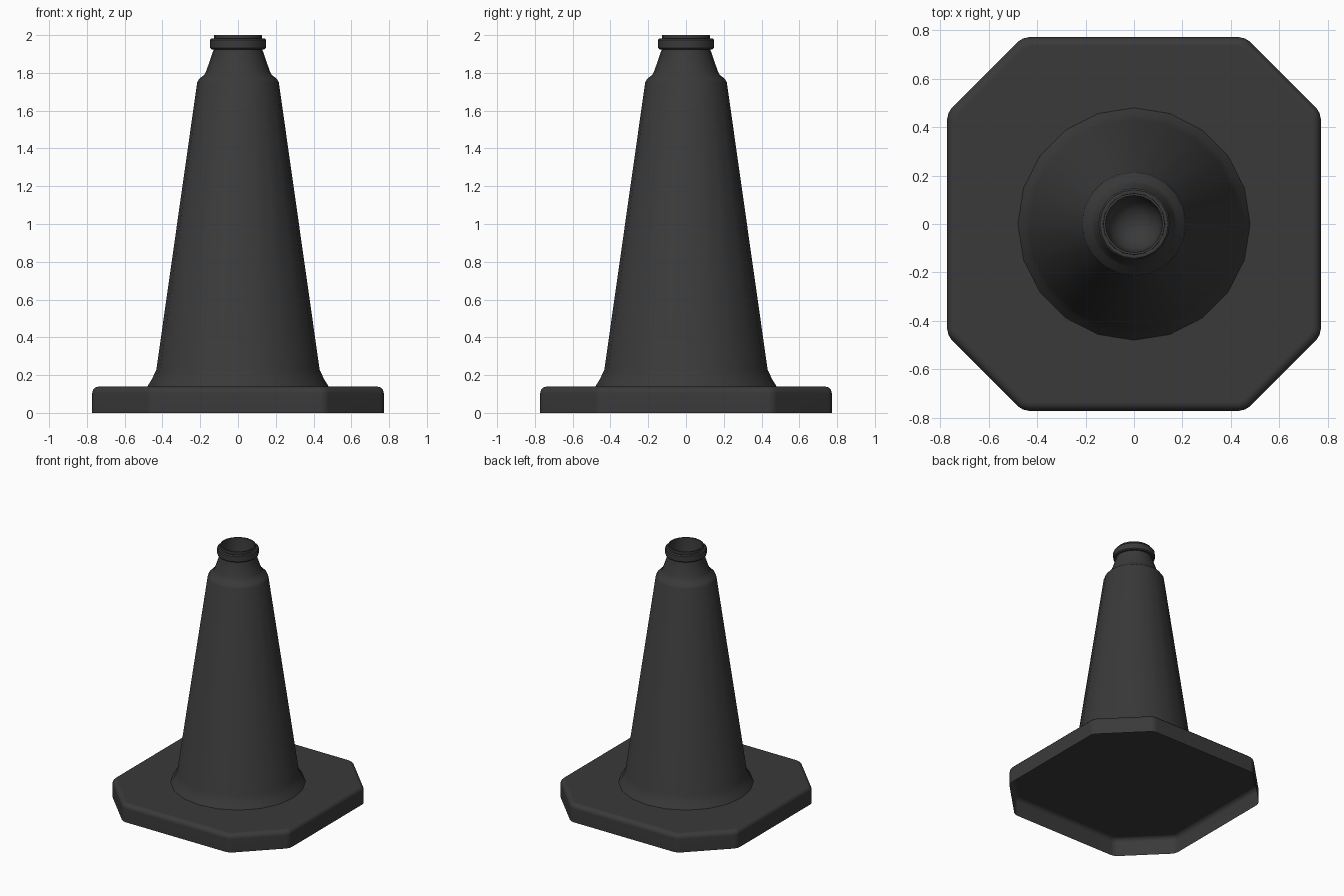
import bpy
import bmesh
from math import cos, sin, pi, radians

default = bpy.data.objects.get("Cube")
if default:
    bpy.data.objects.remove(default, do_unlink=True)

rubber = bpy.data.materials.new("dark grey rubber")
rubber.use_nodes = True
GREY = (0.042, 0.042, 0.042, 1)
rubber.diffuse_color = GREY
rubber.node_tree.nodes["Principled BSDF"].inputs["Base Color"].default_value = GREY

SIDES = 20
HALF, CUT, HEIGHT = 0.772, 0.461, 0.14


def finish(name, bm, angle):
    """Turn a bmesh into a smooth-shaded object with sharp creases kept."""
    mesh = bpy.data.meshes.new(name)
    bm.to_mesh(mesh)
    bm.free()
    mesh.materials.append(rubber)
    obj = bpy.data.objects.new(name, mesh)
    bpy.context.collection.objects.link(obj)
    bpy.ops.object.select_all(action='DESELECT')
    obj.select_set(True)
    bpy.context.view_layer.objects.active = obj
    bpy.ops.object.shade_smooth_by_angle(angle=radians(angle))
    return obj


def lathe(name, profile, angle, floor=None):
    """Revolve (radius, height) points; close the last ring to a floor point or back to the first."""
    bm = bmesh.new()
    rings = [[bm.verts.new((r * cos(2 * pi * i / SIDES), r * sin(2 * pi * i / SIDES), z))
              for i in range(SIDES)] for r, z in profile]
    if floor is None:
        rings.append(rings[0])
    for low, high in zip(rings, rings[1:]):
        for i in range(SIDES):
            j = (i + 1) % SIDES
            bm.faces.new((low[i], low[j], high[j], high[i]))
    if floor is not None:
        centre = bm.verts.new((0, 0, floor))
        for i in range(SIDES):
            bm.faces.new((rings[-1][i], rings[-1][(i + 1) % SIDES], centre))
    return finish(name, bm, angle)


# Base: thin hollow shell with cut corners and a rounded top edge
bm = bmesh.new()
outline = [(HALF, -CUT), (HALF, CUT), (CUT, HALF), (-CUT, HALF),
           (-HALF, CUT), (-HALF, -CUT), (-CUT, -HALF), (CUT, -HALF)]
bottom = bm.faces.new([bm.verts.new((x, y, 0)) for x, y in outline])
raised = bmesh.ops.extrude_face_region(bm, geom=[bottom], use_keep_orig=True)
top_verts = [v for v in raised["geom"] if isinstance(v, bmesh.types.BMVert)]
bmesh.ops.translate(bm, verts=top_verts, vec=(0, 0, HEIGHT))
upright = [e for e in bm.edges if abs(e.verts[0].co.z - e.verts[1].co.z) > 0.1]
bmesh.ops.bevel(bm, geom=upright, offset=0.026, segments=2, profile=0.5, affect='EDGES')
rim = [e for e in bm.edges if all(v.co.z > 0.1 for v in e.verts)]
bmesh.ops.bevel(bm, geom=rim, offset=0.036, segments=3, profile=0.5, affect='EDGES')
bmesh.ops.recalc_face_normals(bm, faces=bm.faces)

# The underside is open
underside = [f for f in bm.faces if all(v.co.z < 0.01 for v in f.verts)]
bmesh.ops.delete(bm, geom=underside, context='FACES_ONLY')
base = finish("base", bm, 50)
weighted = base.modifiers.new("flat panels", 'WEIGHTED_NORMAL')
weighted.keep_sharp = True

# Cone: flared foot, tapering body, shoulder, neck and the rounded cup in the tip
lathe("cone", [(0.48, HEIGHT), (0.455, 0.18), (0.432, 0.23), (0.216, 1.75), (0.206, 1.768),
               (0.178, 1.79), (0.168, 1.81), (0.13, 1.92), (0.127, 2.0), (0.118, 2.0),
               (0.115, 1.9), (0.1, 1.84), (0.06, 1.8)], 60, floor=1.785)

# Collar: crisp chamfered ring around the neck
lathe("collar", [(0.12, 1.925), (0.141, 1.925), (0.148, 1.932), (0.148, 1.975),
                 (0.141, 1.982), (0.12, 1.982)], 40)
